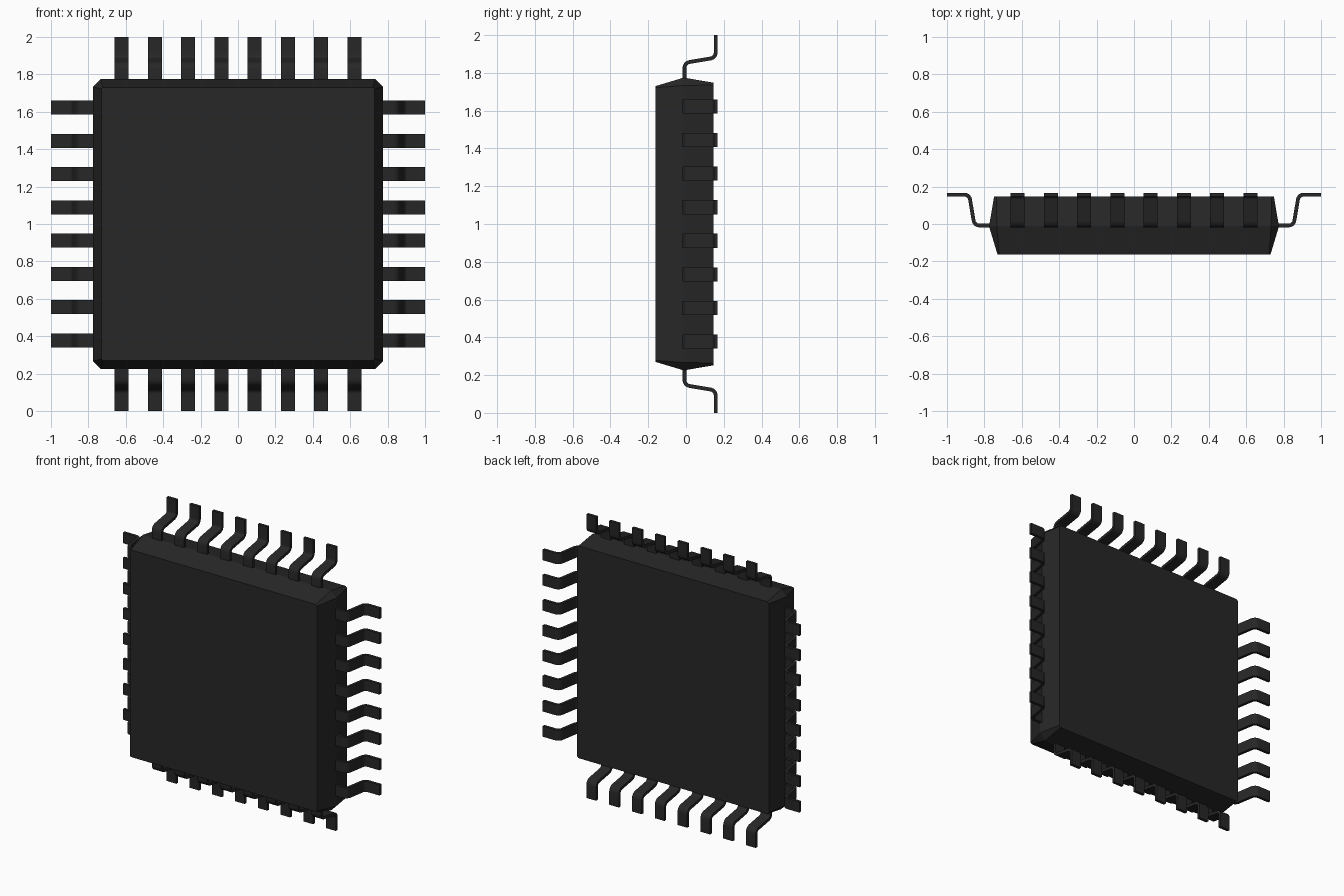
import bpy, bmesh, math
from mathutils import Vector, Matrix

if "Cube" in bpy.data.objects:
    bpy.data.objects.remove(bpy.data.objects["Cube"])

mat = bpy.data.materials.new("dark_plastic")
mat.diffuse_color = (0.02, 0.02, 0.02, 1)
mat.use_nodes = True
mat.node_tree.nodes["Principled BSDF"].inputs["Base Color"].default_value = mat.diffuse_color


def finish(bm, name):
    bmesh.ops.recalc_face_normals(bm, faces=bm.faces)
    mesh = bpy.data.meshes.new(name)
    bm.to_mesh(mesh)
    bm.free()
    mesh.materials.append(mat)
    obj = bpy.data.objects.new(name, mesh)
    obj.location.z = 1
    bpy.context.collection.objects.link(obj)
    return obj


# Package body: three square rings with clipped corners (half size, clip, y)
bm = bmesh.new()
rings = []
for half, clip, y in [(0.73, 0.008, -0.162), (0.775, 0.042, -0.012), (0.748, 0.012, 0.146)]:
    ring = []
    for k in range(4):
        rot = Matrix.Rotation(-k * math.pi / 2, 3, 'Y')
        for p in ((half, y, half - clip), (half - clip, y, half)):
            ring.append(bm.verts.new(rot @ Vector(p)))
    rings.append(ring)
for a, b in zip(rings, rings[1:]):
    for i in range(8):
        j = (i + 1) % 8
        bm.faces.new((a[i], a[j], b[j], b[i]))
bm.faces.new(rings[0])
bm.faces.new(rings[-1])
finish(bm, "body")


def fillet(points, radius, steps=4):
    """Round the inner corners of a 2D path."""
    out = [points[0]]
    for a, b, c in zip(points, points[1:], points[2:]):
        u, v = (a - b).normalized(), (c - b).normalized()
        half = math.acos(u.dot(v)) / 2
        centre = b + (u + v).normalized() * radius / math.sin(half)
        start = b + u * radius / math.tan(half) - centre
        end = b + v * radius / math.tan(half) - centre
        for i in range(steps + 1):
            out.append(centre + start.lerp(end, i / steps).normalized() * radius)
    return out + [points[-1]]


# Gull-wing lead centre line, thickened into a closed profile
path = fillet([Vector(p) for p in ((0.762, -0.008), (0.853, -0.008),
                                   (0.881, 0.157), (1.0, 0.157))], 0.03)
upper, lower = [], []
for i, p in enumerate(path):
    t = (path[min(i + 1, len(path) - 1)] - path[max(i - 1, 0)]).normalized()
    if i in (0, len(path) - 1):
        t = Vector((1, 0))
    n = Vector((-t.y, t.x)) * 0.01
    upper.append(p + n)
    lower.append(p - n)

# Eight leads on each of the four sides
for k, side in enumerate(("right", "top", "left", "bottom")):
    bm = bmesh.new()
    rot = Matrix.Rotation(-k * math.pi / 2, 3, 'Y')
    for i in range(8):
        w = (i - 3.5) * 0.1777
        cols = [[bm.verts.new(rot @ Vector((p.x, p.y, w + s))) for p in line]
                for line, s in ((upper, -0.0375), (upper, 0.0375),
                                (lower, 0.0375), (lower, -0.0375))]
        for a in range(4):
            c, d = cols[a], cols[(a + 1) % 4]
            for j in range(len(path) - 1):
                bm.faces.new((c[j], c[j + 1], d[j + 1], d[j]))
        bm.faces.new([c[0] for c in cols])
        bm.faces.new([c[-1] for c in cols])
    obj = finish(bm, side + "_leads")
    bpy.ops.object.select_all(action='DESELECT')
    obj.select_set(True)
    bpy.context.view_layer.objects.active = obj
    bpy.ops.object.shade_smooth_by_angle(angle=math.radians(35))
